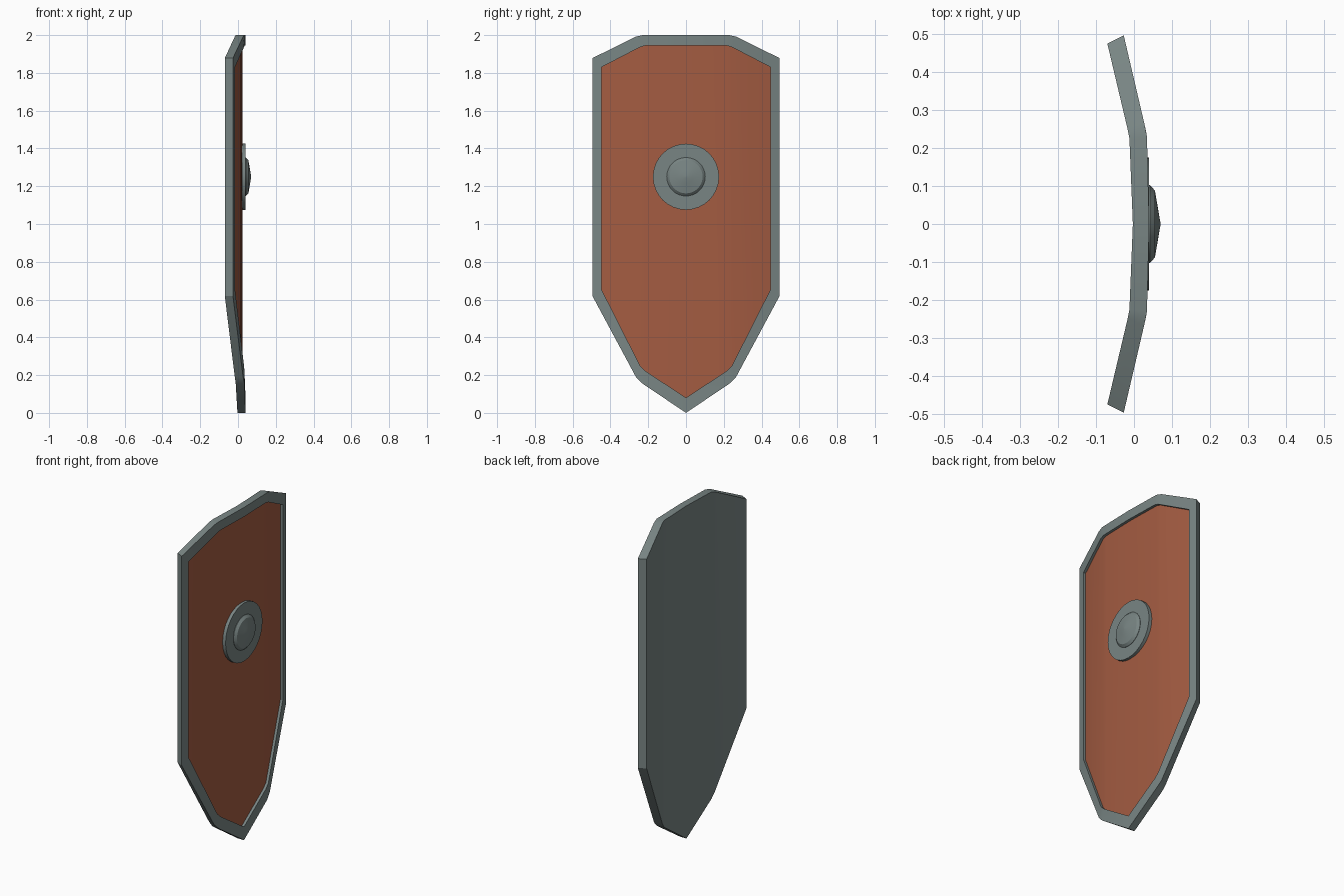
import bpy, bmesh, math

if "Cube" in bpy.data.objects:
    bpy.data.objects.remove(bpy.data.objects["Cube"])


def material(name, rgb):
    m = bpy.data.materials.new(name)
    m.diffuse_color = (*rgb, 1)
    m.use_nodes = True
    m.node_tree.nodes["Principled BSDF"].inputs["Base Color"].default_value = m.diffuse_color
    return m


GREY = material("grey steel", (0.19, 0.235, 0.23))
BROWN = material("red brown wood", (0.37, 0.107, 0.054))


def finish(name, bm, mat, smooth_angle):
    bmesh.ops.recalc_face_normals(bm, faces=bm.faces[:])
    me = bpy.data.meshes.new(name)
    bm.to_mesh(me)
    bm.free()
    me.materials.append(mat)
    ob = bpy.data.objects.new(name, me)
    bpy.context.collection.objects.link(ob)
    bpy.ops.object.select_all(action='DESELECT')
    ob.select_set(True)
    bpy.context.view_layer.objects.active = ob
    bpy.ops.object.shade_smooth_by_angle(angle=math.radians(smooth_angle))
    return ob


# Half-shield columns: (y, x, top z, bottom z), from centre to side
FRONT = [(0, .04, 2, 0), (.23, .034, 2, .155), (.265, .027, 1.992, .19), (.496, -.027, 1.878, .62)]
BACK = [(0, -.003, 2, 0), (.225, -.012, 2, .155), (.25, -.017, 1.992, .19), (.474, -.07, 1.878, .62)]
INNER = [(0, .04, 1.944, .08), (.215, .034, 1.944, .222), (.242, .032, 1.937, .248), (.448, -.016, 1.83, .655)]
RECESS = .016
SUNK = [(y, x - RECESS, t, b) for y, x, t, b in INNER]


def loop(bm, half):
    """Closed outline: top edge left to right, then bottom edge right to left."""
    cols = [(-y, x, t, b) for y, x, t, b in half[:0:-1]] + half
    return ([bm.verts.new((x, y, t)) for y, x, t, b in cols]
            + [bm.verts.new((x, y, b)) for y, x, t, b in reversed(cols)])


def bridge(bm, a, b):
    n = len(a)
    for i in range(n):
        j = (i + 1) % n
        bm.faces.new((a[i], a[j], b[j], b[i]))


def fill(bm, a):
    n = len(a)
    for i in range(n // 2 - 1):
        bm.faces.new((a[i], a[i + 1], a[n - 2 - i], a[n - 1 - i]))


# Steel rim and back plate
bm = bmesh.new()
back, front, inner, sunk = [loop(bm, h) for h in (BACK, FRONT, INNER, SUNK)]
bridge(bm, back, front)
bridge(bm, front, inner)
bridge(bm, inner, sunk)
fill(bm, back)
# Recessed floor closes the shell; recoloured as the wooden panel
first_panel = len(bm.faces)
fill(bm, sunk)
bm.faces.ensure_lookup_table()
for f in bm.faces[first_panel:]:
    f.material_index = 1
body = finish("shield_body", bm, GREY, 25)
body.data.materials.append(BROWN)


def lathe(name, profile, mat, segments=32, z=1.25):
    """Round part around the x axis from (x, radius) pairs."""
    bm = bmesh.new()
    rings = [[bm.verts.new((x, r * math.cos(k * math.tau / segments),
                            z + r * math.sin(k * math.tau / segments)))
              for k in range(segments)] for x, r in profile]
    for a, b in zip(rings, rings[1:]):
        bridge(bm, a, b)
    bm.faces.new(rings[0])
    bm.faces.new(rings[-1])
    return finish(name, bm, mat, 20)


# Central washer and domed boss
lathe("boss_plate", [(.02, .175), (.04, .175)], GREY)
lathe("boss_dome", [(.035, .102), (.042, .102), (.055, .088), (.064, .035), (.069, .006)], GREY)
